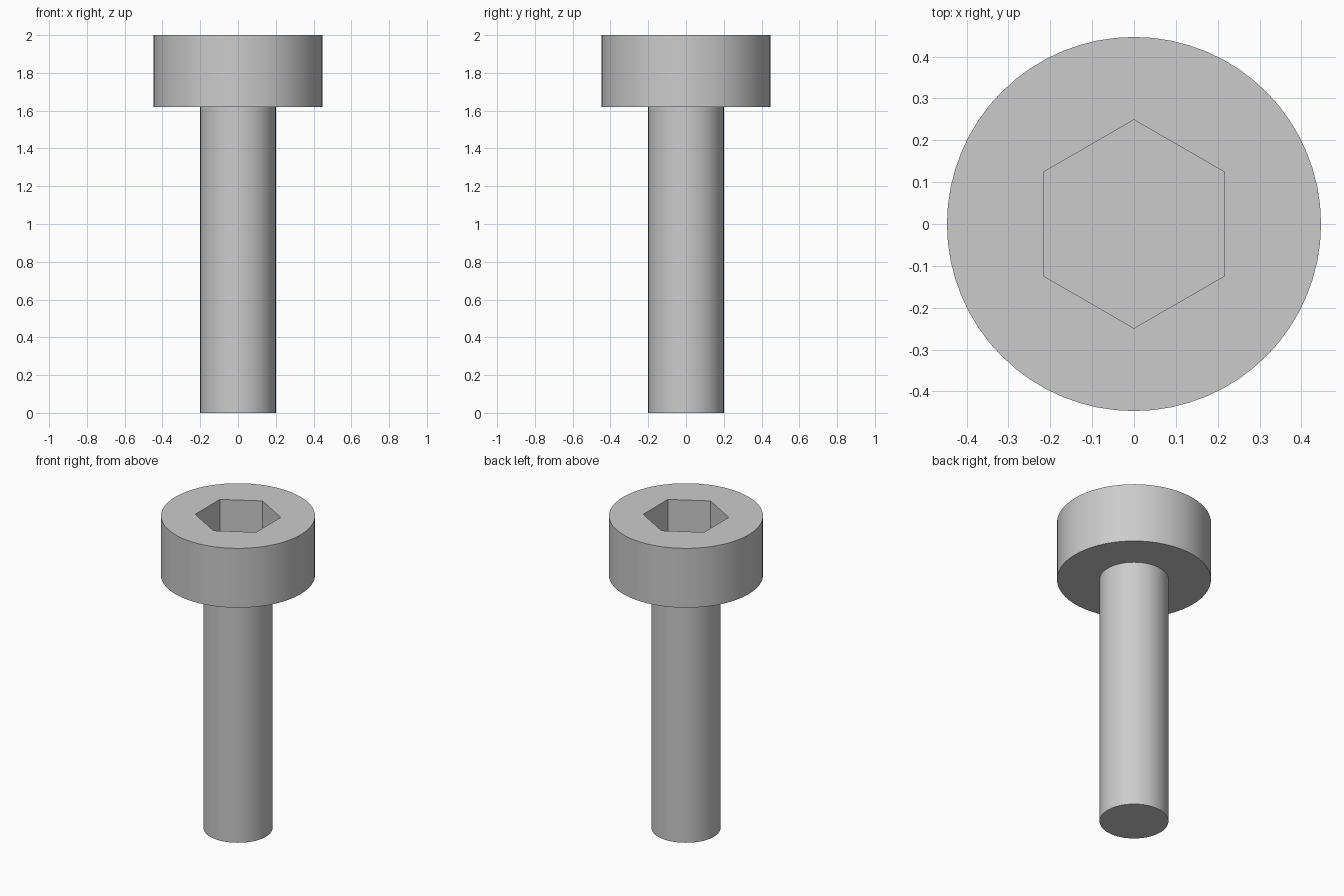
import bpy, bmesh, math

cube = bpy.data.objects.get("Cube")
if cube:
    bpy.data.objects.remove(cube, do_unlink=True)

SIDES = 64
HEAD_R, SHAFT_R, HEX_R = 0.447, 0.2, 0.249
TOP, SHOULDER, SOCKET_FLOOR = 2.0, 1.62, 1.75

steel = bpy.data.materials.new("grey_steel")
colour = (0.6, 0.6, 0.6, 1)
steel.diffuse_color = colour
steel.use_nodes = True
steel.node_tree.nodes["Principled BSDF"].inputs["Base Color"].default_value = colour


def ring(bm, radius, z, sides=SIDES):
    """Closed loop of vertices, with one corner on the +y axis."""
    verts = []
    for i in range(sides):
        a = math.pi / 2 + math.tau * i / sides
        verts.append(bm.verts.new((radius * math.cos(a), radius * math.sin(a), z)))
    for i in range(sides):
        bm.edges.new((verts[i], verts[(i + 1) % sides]))
    return verts


def wall(bm, a, b):
    """Quads between two rings with equal side counts."""
    n = len(a)
    for i in range(n):
        j = (i + 1) % n
        bm.faces.new((a[i], a[j], b[j], b[i]))


def annulus(bm, outer, inner):
    """Flat face between two coplanar rings."""
    edges = [bm.edges.get((r[i - 1], r[i])) for r in (outer, inner) for i in range(len(r))]
    bmesh.ops.triangle_fill(bm, edges=edges, use_beauty=True, use_dissolve=False)


def finish(bm, name):
    bmesh.ops.recalc_face_normals(bm, faces=bm.faces)
    mesh = bpy.data.meshes.new(name)
    bm.to_mesh(mesh)
    bm.free()
    mesh.materials.append(steel)
    obj = bpy.data.objects.new(name, mesh)
    bpy.context.collection.objects.link(obj)
    bpy.ops.object.select_all(action="DESELECT")
    obj.select_set(True)
    bpy.context.view_layer.objects.active = obj
    bpy.ops.object.shade_smooth_by_angle(angle=math.radians(30))


# Head with hexagonal socket, open underneath where the shaft joins
bm = bmesh.new()
rim = ring(bm, HEAD_R, TOP)
base = ring(bm, HEAD_R, SHOULDER)
joint = ring(bm, SHAFT_R, SHOULDER)
hex_top = ring(bm, HEX_R, TOP, 6)
hex_floor = ring(bm, HEX_R, SOCKET_FLOOR, 6)
wall(bm, rim, base)
wall(bm, base, joint)
wall(bm, hex_top, hex_floor)
bm.faces.new(hex_floor)
annulus(bm, rim, hex_top)
finish(bm, "socket_head")

# Plain shaft, closed at the tip
bm = bmesh.new()
upper = ring(bm, SHAFT_R, SHOULDER)
tip = ring(bm, SHAFT_R, 0)
wall(bm, upper, tip)
bm.faces.new(tip)
finish(bm, "shaft")
